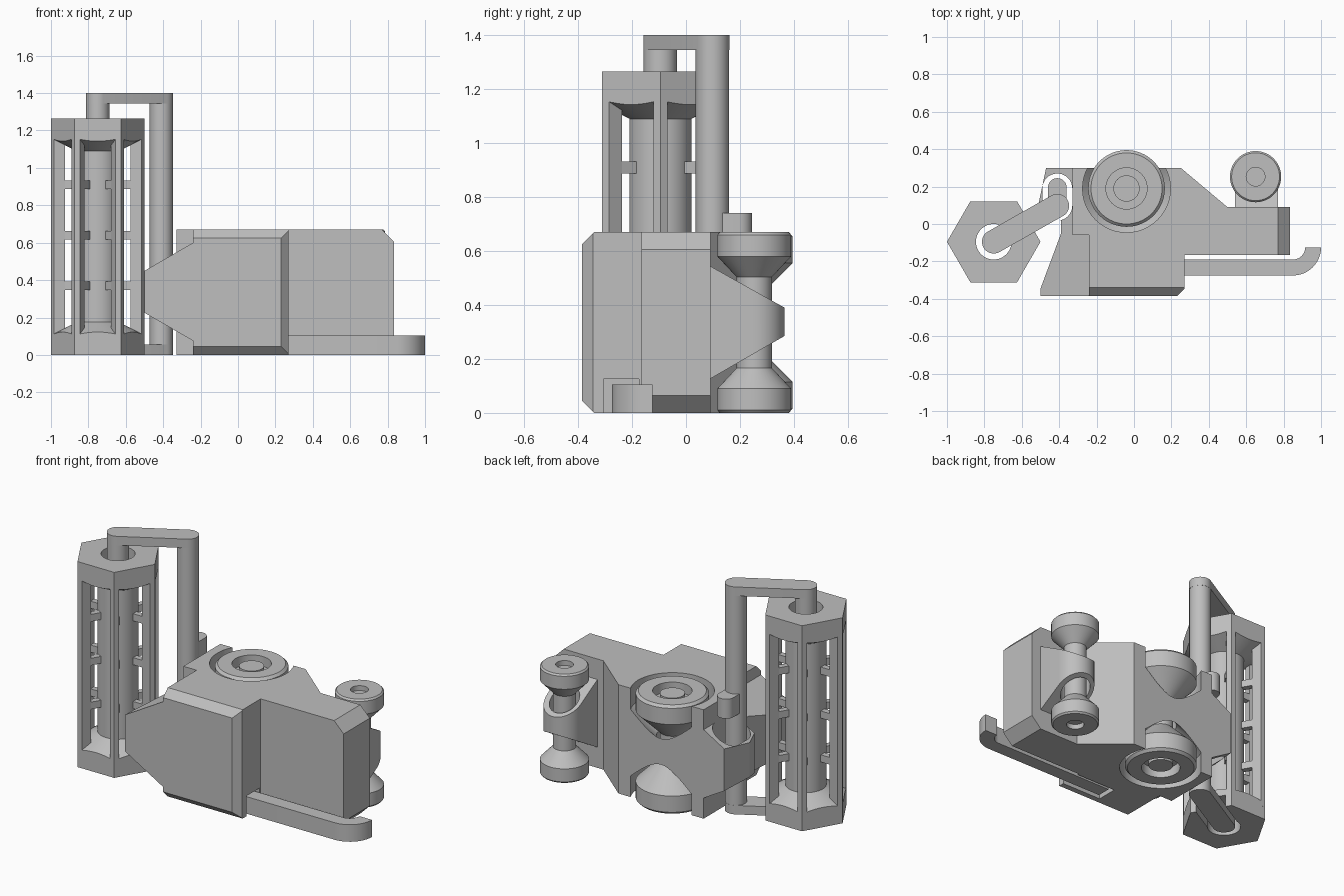
import bpy, bmesh, math
from mathutils import Vector, Matrix

if "Cube" in bpy.data.objects:
    bpy.data.objects.remove(bpy.data.objects["Cube"])

GREY = bpy.data.materials.new("plain_grey")
GREY.diffuse_color = (0.52, 0.52, 0.52, 1)
GREY.use_nodes = True
GREY.node_tree.nodes["Principled BSDF"].inputs["Base Color"].default_value = GREY.diffuse_color
H = 0.67                     # body height
ROLL = (-0.75, -0.095)       # cage axis
CRANK = (-0.41, 0.098)       # crank post axis


def make(name, bm):
    bmesh.ops.recalc_face_normals(bm, faces=bm.faces)
    me = bpy.data.meshes.new(name)
    bm.to_mesh(me)
    bm.free()
    me.materials.append(GREY)
    ob = bpy.data.objects.new(name, me)
    bpy.context.collection.objects.link(ob)
    return ob


def prism(name, pts, a, b, axis="z"):
    """Extrude a 2D outline from a to b along an axis."""
    place = {"z": lambda u, v, w: (u, v, w), "x": lambda u, v, w: (w, u, v),
             "y": lambda u, v, w: (u, w, v)}[axis]
    bm = bmesh.new()
    lo = [bm.verts.new(place(u, v, a)) for u, v in pts]
    hi = [bm.verts.new(place(u, v, b)) for u, v in pts]
    bm.faces.new(lo)
    bm.faces.new(hi)
    n = len(pts)
    for i in range(n):
        j = (i + 1) % n
        bm.faces.new((lo[i], lo[j], hi[j], hi[i]))
    return make(name, bm)


def lathe(name, prof, c, closed=False, segs=48):
    """Spin an (r, z) profile about a vertical axis at c."""
    bm = bmesh.new()
    vs = [bm.verts.new((r, 0, z)) for r, z in prof]
    es = [bm.edges.new(p) for p in zip(vs, vs[1:])]
    if closed:
        es.append(bm.edges.new((vs[-1], vs[0])))
    bmesh.ops.spin(bm, geom=vs + es, cent=(0, 0, 0), axis=(0, 0, 1),
                   angle=2 * math.pi, steps=segs, use_duplicate=False)
    bmesh.ops.remove_doubles(bm, verts=bm.verts, dist=1e-5)
    bmesh.ops.translate(bm, verts=bm.verts, vec=(c[0], c[1], 0))
    return make(name, bm)


def cyl(name, c, r, a, b):
    return lathe(name, [(0, a), (r, a), (r, b), (0, b)], c)


def capsule(name, p, q, r, a, b, n=16):
    """Flat bar with round ends from p to q."""
    t = math.atan2(q[1] - p[1], q[0] - p[0])
    pts = []
    for c, s in ((p, t + math.pi / 2), (q, t - math.pi / 2)):
        pts += [(c[0] + r * math.cos(s + math.pi * i / n),
                 c[1] + r * math.sin(s + math.pi * i / n)) for i in range(n + 1)]
    return prism(name, pts, a, b)


def boolean(ob, other, op="DIFFERENCE"):
    m = ob.modifiers.new("cut", "BOOLEAN")
    m.object, m.operation, m.solver = other, op, "EXACT"
    bpy.context.view_layer.objects.active = ob
    bpy.ops.object.modifier_apply(modifier=m.name)


def cut(targets, cutter, op="DIFFERENCE"):
    for ob in targets:
        boolean(ob, cutter, op)
    bpy.data.objects.remove(cutter)


def mirrored(half):
    """Complete a profile about the mid height of the body."""
    return half + [(r, H - z) for r, z in reversed(half)]


# Main body with chamfered front and right end
body = prism("main_body", [(-.24, -.385), (.23, -.385), (.27, -.345), (.27, -.165),
             (.835, -.165), (.835, .09), (.5, .09), (.25, .3), (-.33, .3),
             (-.33, -.06), (-.24, -.06)], 0, H)
cut([body], prism("c", [(-.385, .045), (-.34, 0), (.5, 0), (.5, H), (-.34, H),
                        (-.385, .625)], -1, 1, "x"), "INTERSECT")
cut([body], prism("c", [(-1, 0), (.77, 0), (.835, .065), (.835, .605), (.77, H),
                        (-1, H)], -1, 1, "y"), "INTERSECT")

# Tapered side wing that carries the crank post
wing = prism("side_wing", [(-.5, -.385), (-.24, -.385), (-.24, -.06), (-.33, -.06),
             (-.33, .3), (-.47, .3), (-.51, .11), (-.48, .02), (-.39, .02),
             (-.39, -.05), (-.5, -.345)], 0, H)
cut([wing], prism("c", [(-.2, .075), (-.2, .6), (-.24, .6), (-.52, .438), (-.52, .237),
                        (-.24, .075)], -1, 1, "y"), "INTERSECT")

# Clearances for the crank post, big roller and slide bar
cut([body, wing], capsule("c", CRANK, (-.41, .19), .08, -.1, 1))
BIG, SMALL = (-.04, .19), (.65, .253)
cut([body, wing], lathe("c", mirrored([(0, -.05), (.235, -.05), (.235, .13), (.09, .275)]), BIG))
cut([body], prism("c", [(0, -.305), (.4, -.305), (.4, -.175), (0, -.175)], -.1, .125))

# Tapered rounded bracket for the small roller
arc = [(.655 + .115 * math.cos(math.pi * i / 20), .25 + .115 * math.sin(math.pi * i / 20))
       for i in range(21)]
bracket = prism("roller_bracket", [(.54, .08), (.77, .08)] + arc, 0, H)
cut([bracket], prism("c", [(.07, .115), (.365, .285), (.365, .39), (.07, .555)], 0, 1, "x"),
    "INTERSECT")
cut([bracket], cyl("c", SMALL, .085, -.1, 1))

# Rollers: a disc and cone at each end of an axle
lathe("big_roller", mirrored([(0, .015), (.07, .015), (.07, .06), (.11, .06), (.11, 0),
      (.19, 0), (.205, .015), (.205, .115), (.07, .25)]), BIG, segs=64)
lathe("small_roller", mirrored([(0, .03), (.05, .03), (.05, 0), (.128, 0), (.137, .01),
      (.137, .09), (.065, .167)]), SMALL)

# Slide bar with a curved end
hook = [(.85 + .15 * math.cos(a), -.125 + .15 * math.sin(a))
        for a in [-math.pi / 2 + math.pi / 2 * i / 12 for i in range(13)]]
hook += [(.85 + .065 * math.cos(a), -.125 + .065 * math.sin(a))
         for a in [-math.pi / 2 * i / 12 for i in range(13)]]
prism("slide_bar", [(.03, -.275)] + hook + [(.03, -.19)], 0, .105)

# Hexagonal cage: solid caps and a hollow core
hexa = [(ROLL[0] + .25 * math.cos(math.pi / 3 * i), ROLL[1] + .25 * math.sin(math.pi / 3 * i))
        for i in range(6)]
cage = prism("cage_caps_and_core", hexa, 0, 1.265)
cut([cage], lathe("c", [(.115, .175), (.3, .079), (.3, 1.186), (.115, 1.09)], ROLL, True))
cut([cage], cyl("c", ROLL, .095, -.1, 1.5))
cut([cage], capsule("c", ROLL, CRANK, .09, -.1, .075))

# Cage corner posts and the short fins between posts and core
for i in range(6):
    rot = Matrix.Translation((*ROLL, 0)) @ Matrix.Rotation(math.pi / 3 * i, 4, "Z")
    post = prism(f"cage_post_{i + 1}", [(.25, 0), (.235, .026), (.175, .018),
                 (.175, -.018), (.235, -.026)], .08, 1.185)
    post.data.transform(rot)
    for z in (.37, .64, .91):
        fin = prism(f"cage_fin_{i + 1}", [(.105, -.018), (.18, -.018), (.18, .018),
                    (.105, .018)], z - .022, z + .022)
        fin.data.transform(rot)

# Crank: two rods linked by round ended arms, with a stop clip
cyl("crank_post", CRANK, .062, .02, 1.38)
cyl("crank_spindle", ROLL, .062, .02, 1.38)
capsule("crank_top_arm", ROLL, CRANK, .063, 1.345, 1.4)
capsule("crank_bottom_arm", ROLL, CRANK, .063, 0, .055)
capsule("crank_stop_clip", CRANK, (-.41, .195), .05, .62, .74)

# Smooth round surfaces, keep hard edges
for ob in bpy.data.objects:
    ob.select_set(True)
bpy.context.view_layer.objects.active = body
bpy.ops.object.shade_smooth_by_angle(angle=math.radians(25))
